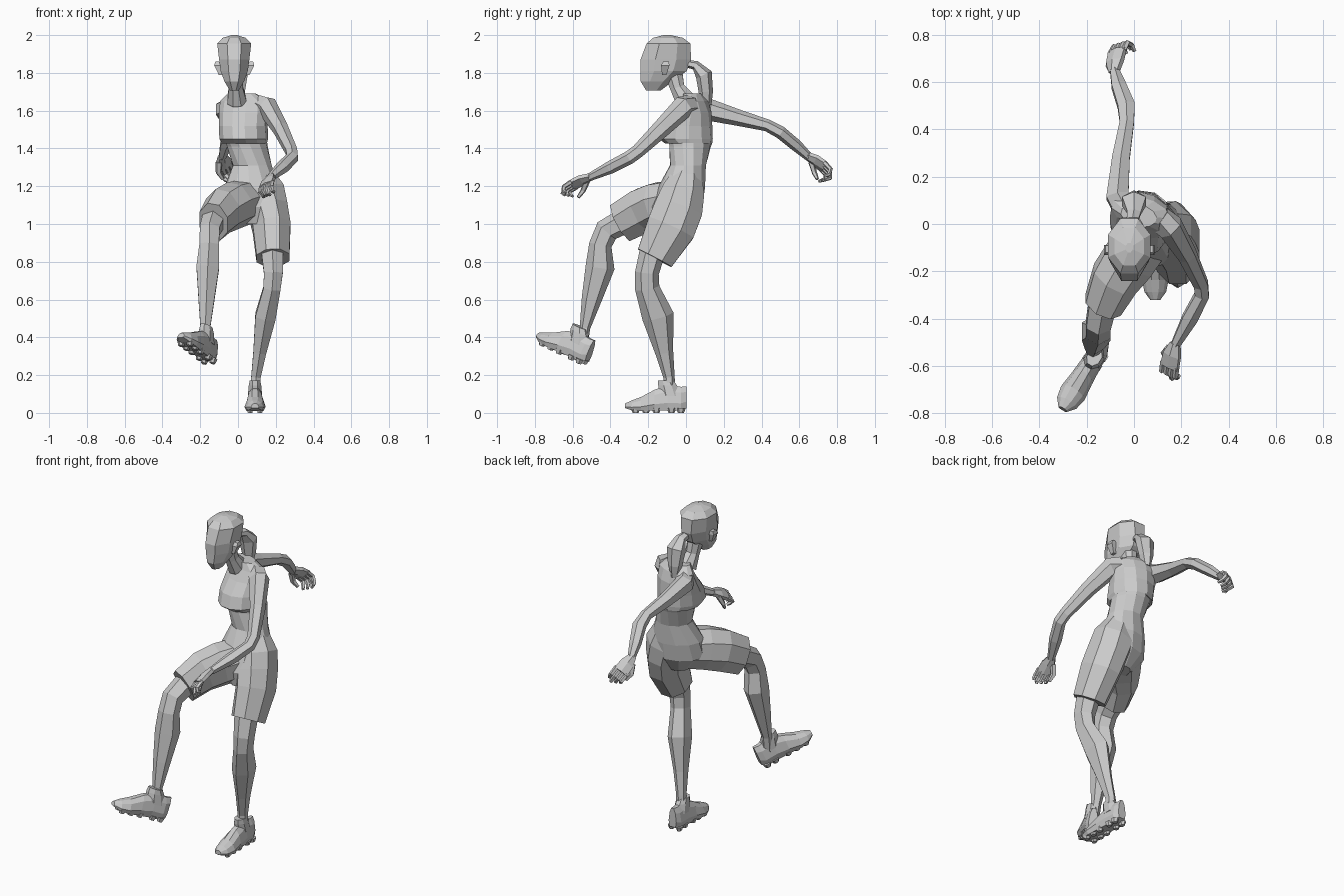
import bpy, bmesh, math
from mathutils import Vector, Matrix


def skin(name, rings, mat=None):
    """Flat-shaded mesh bridging equal-sized point rings, capped at both ends."""
    bm = bmesh.new()
    vs = [[bm.verts.new(mat @ Vector(p) if mat else p) for p in r] for r in rings]
    n = len(vs[0])
    for a, b in zip(vs, vs[1:]):
        for i in range(n):
            j = (i + 1) % n
            bm.faces.new((a[i], a[j], b[j], b[i]))
    bm.faces.new(vs[0][::-1])
    bm.faces.new(vs[-1])
    bmesh.ops.recalc_face_normals(bm, faces=bm.faces)
    me = bpy.data.meshes.new(name)
    bm.to_mesh(me)
    bm.free()
    ob = bpy.data.objects.new(name, me)
    bpy.context.collection.objects.link(ob)
    return ob


def tube(name, pts, n=8, flat=False, mat=None):
    """Loft of n-gons; each point is x, y, z, half width, half depth, (yaw in degrees)."""
    c = [Vector(p[:3]) for p in pts]
    ang = [2 * math.pi * (j + .5) / n for j in range(n)]
    ks, ku = 1 / max(map(math.cos, ang)), 1 / max(map(math.sin, ang))
    rings = []
    for i, p in enumerate(pts):
        t = Vector((0, 0, 1))
        if not flat:
            t = Vector()
            if i > 0:
                t += (c[i] - c[i - 1]).normalized()
            if i < len(c) - 1:
                t += (c[i + 1] - c[i]).normalized()
            t.normalize()
        yaw = math.radians(p[5]) if len(p) > 5 else 0
        s = Vector((math.cos(yaw), math.sin(yaw), 0))
        s = (s - t * s.dot(t)).normalized()
        u = t.cross(s)
        rings.append([c[i] + s * p[3] * ks * math.cos(a) + u * p[4] * ku * math.sin(a) for a in ang])
    return skin(name, rings, mat)


def frame(origin, forward, up, scale=1):
    """Local -y runs along forward, local z close to up."""
    y = -Vector(forward).normalized()
    z = Vector(up)
    z = (z - y * z.dot(y)).normalized()
    x = y.cross(z)
    return Matrix.Translation(origin) @ Matrix((x, y, z)).transposed().to_4x4() @ Matrix.Scale(scale, 4)


# Torso: twisted, with the cropped top standing proud of the waist
tube("torso", [
    (.08, -.07, 1.0, .07, .09, 12),
    (.075, -.05, 1.09, .155, .13, 14),
    (.075, -.025, 1.19, .145, .12, 12),
    (.075, .01, 1.31, .102, .094, 3),
    (.05, .022, 1.41, .105, .107, -6),
    (.045, .025, 1.43, .108, .112, -8)], 12, True)
tube("top", [
    (.035, .015, 1.425, .114, .12, -10),
    (.03, 0, 1.45, .124, .138, -10),
    (.028, .01, 1.52, .125, .125, -12),
    (.03, .035, 1.59, .128, .095, -15),
    (.032, .045, 1.65, .128, .065, -18),
    (.02, .035, 1.69, .075, .045, -14)], 12, True)

# Head, neck, ears and ponytail
tube("neck", [(-.005, .0, 1.65, .052, .055), (-.012, -.045, 1.72, .038, .038), (-.02, -.07, 1.81, .042, .05)])
tube("head", [
    (-.02, -.172, 1.708, .024, .04),
    (-.02, -.155, 1.755, .052, .085),
    (-.02, -.118, 1.81, .072, .122),
    (-.02, -.107, 1.87, .08, .134),
    (-.02, -.093, 1.955, .09, .116),
    (-.02, -.095, 1.985, .062, .08),
    (-.02, -.1, 2.0, .015, .02)], 8, True)
for s, side in ((-1, "right"), (1, "left")):
    tube(side + "_ear", [(-.02 + s * .07, -.115, 1.79, .012, .012),
                         (-.02 + s * .09, -.11, 1.84, .016, .022),
                         (-.02 + s * .09, -.105, 1.86, .01, .015)], 4, True)
tube("ponytail", [
    (-.01, 0, 1.85, .02, .02), (0, .05, 1.84, .03, .025), (0, .095, 1.79, .05, .045),
    (0, .105, 1.7, .036, .038), (0, .105, 1.63, .018, .03)], 6)

# Shorts
tube("left_shorts_leg", [
    (.105, .01, 1.27, .075, .075), (.13, -.015, 1.17, .115, .112), (.158, -.04, 1.08, .105, .128),
    (.178, -.08, .98, .1, .13), (.185, -.165, .82, .087, .10)])
tube("right_shorts_leg", [
    (.05, -.05, 1.12, .11, .11), (-.02, -.15, 1.1, .11, .118),
    (-.08, -.23, 1.07, .1, .118), (-.13, -.34, 1.01, .08, .108)])

# Legs
tube("left_leg", [
    (.18, -.17, .88, .06, .07), (.187, -.207, .74, .05, .063), (.18, -.205, .66, .045, .065),
    (.145, -.148, .51, .054, .084), (.115, -.115, .32, .034, .048),
    (.095, -.09, .19, .025, .03), (.09, -.085, .1, .03, .03)], 6)
tube("right_leg", [
    (-.125, -.3, 1.03, .06, .07), (-.15, -.42, .965, .052, .065), (-.152, -.453, .89, .052, .06),
    (-.16, -.455, .77, .06, .077), (-.167, -.5, .6, .042, .053),
    (-.173, -.535, .45, .026, .028), (-.165, -.55, .36, .03, .03)], 6)


# Football boots with studs
def boot(name, mat):
    section = [(-.8, 0), (-1, .3), (-.75, .75), (-.3, 1), (.3, 1), (.75, .75), (1, .3), (.8, 0)]
    stations = [(0, .026, .025, .115), (-.03, .04, .013, .125), (-.1, .043, .013, .135),
                (-.17, .048, .012, .11), (-.24, .056, .01, .075),
                (-.29, .046, .014, .052), (-.325, .02, .025, .025)]
    skin(name, [[(x * w, y, z + v * h) for x, v in section] for y, w, z, h in stations], mat)
    tube(name + "_collar", [(0, -.085, .09, .038, .055), (0, -.1, .145, .033, .05),
                            (0, -.11, .172, .028, .04)], 8, True, mat)
    for i, y in enumerate((-.03, -.08, -.16, -.215, -.27)):
        for s in (-1, 1):
            tube(f"{name}_stud_{i}_{s}", [(s * .026, y, 0, .012, .016), (s * .026, y, .025, .018, .026)],
                 6, True, mat)


boot("left_boot", frame((.09, .003, 0), (0, -1, 0), (0, 0, 1)))
boot("right_boot", frame((-.143, -.532, .25), (-.163, -.26, .125), (0, .05, 1), 1.03))


# Hands: palm, four curled fingers and a thumb
def hand(name, mat, curl):
    tube(name + "_palm", [(0, .01, 0, .018, .017), (0, -.035, .003, .033, .018),
                          (0, -.085, 0, .036, .014)], 6, False, mat)
    for i in range(4):
        x = -.029 + i * .0195
        tip = -.135 + .012 * abs(i - 1)
        tube(f"{name}_finger_{i}", [(x, -.075, 0, .009, .011), (x, -.115, -.012 * curl, .009, .010),
                                    (x * .95, tip, -.04 * curl, .008, .009),
                                    (x * .9, tip + .012 * curl, -.062 * curl, .006, .006)], 5, False, mat)
    tube(name + "_thumb", [(.022, -.02, 0, .013, .014), (.045, -.055, -.022, .011, .011),
                           (.042, -.085, -.045, .007, .007)], 5, False, mat)


# Arms: left swings forward, right stretches back
tube("left_arm", [
    (.11, .02, 1.63, .05, .055), (.155, -.015, 1.62, .05, .06), (.225, -.13, 1.505, .037, .048),
    (.283, -.255, 1.385, .03, .036), (.287, -.3, 1.352, .03, .036),
    (.235, -.4, 1.3, .032, .034), (.175, -.51, 1.248, .019, .021)], 6)
# The left thumb points to -x, the right one also to -x and down
hand("left_hand", frame((.172, -.515, 1.246), (-.035, -.14, -.065), (-.5, 0, 1), 1.18) @ Matrix.Scale(-1, 4, (1, 0, 0)), .6)

tube("right_arm", [
    (-.03, .05, 1.62, .05, .05), (-.07, .12, 1.605, .048, .058), (-.055, .28, 1.562, .037, .043),
    (-.03, .43, 1.522, .03, .032), (-.033, .5, 1.485, .036, .034),
    (-.065, .585, 1.415, .03, .032), (-.083, .65, 1.355, .018, .023)], 6)
hand("right_hand", frame((-.083, .65, 1.355), (.02, .13, -.085), (-.6, .2, .8), 1.2), 1)
